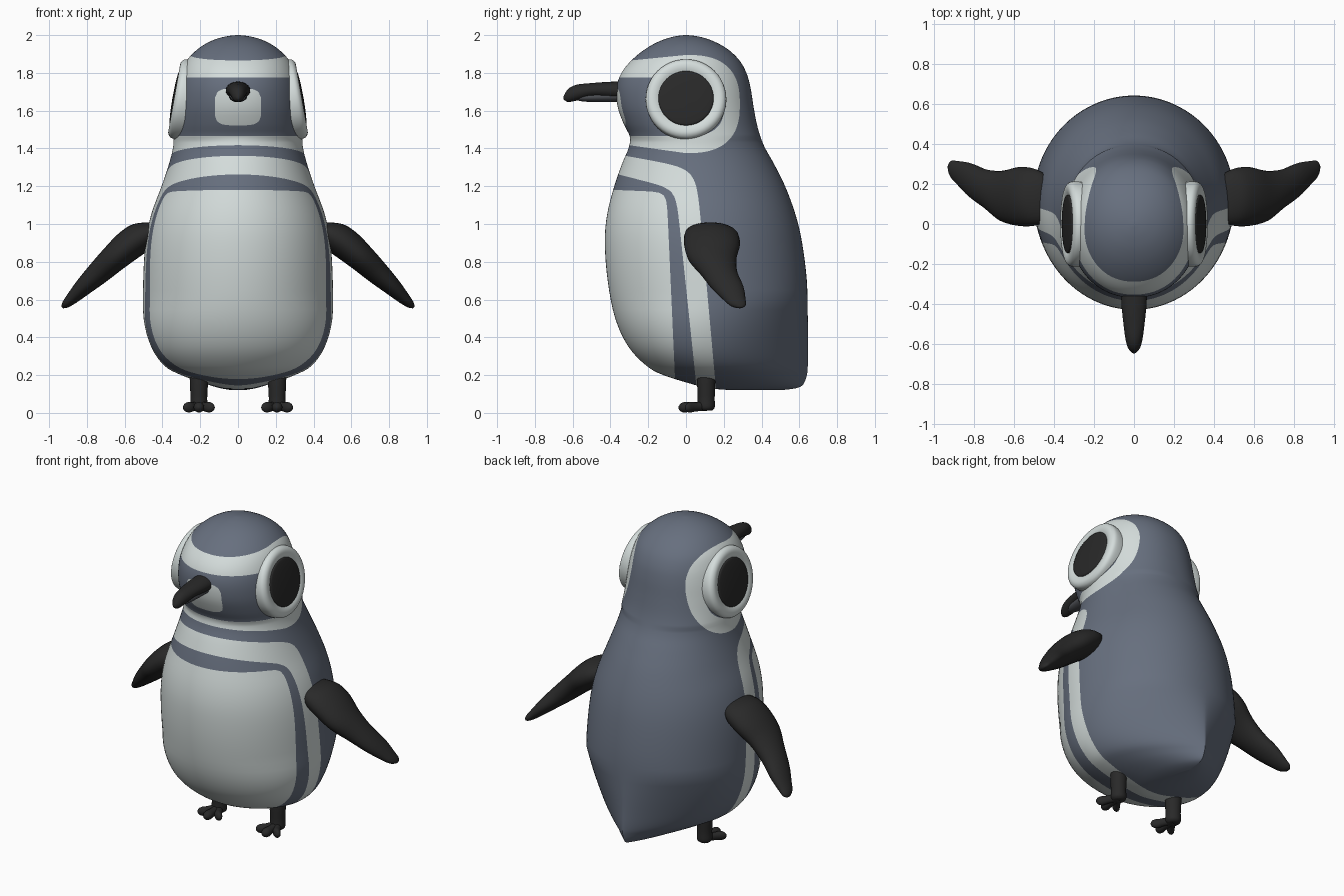
import bpy, bmesh, math
from mathutils import Vector

if "Cube" in bpy.data.objects:
    bpy.data.objects.remove(bpy.data.objects["Cube"])


def material(name, rgb):
    m = bpy.data.materials.new(name)
    m.diffuse_color = (*rgb, 1)
    m.use_nodes = True
    m.node_tree.nodes["Principled BSDF"].inputs["Base Color"].default_value = m.diffuse_color
    return m


SLATE = material("slate", (0.135, 0.16, 0.21))
WHITE = material("pale_grey", (0.66, 0.72, 0.71))
BLACK = material("black", (0.022, 0.022, 0.022))
BILL = material("bill_grey", (0.07, 0.075, 0.085))


def smooth_rows(rows, n):
    """Catmull-Rom interpolation of rows of numbers."""
    p = [rows[0]] + rows + [rows[-1]]
    out = []
    for i in range(1, len(p) - 2):
        for k in range(n):
            t = k / n
            out.append([0.5 * (2 * b + (c - a) * t + (2 * a - 5 * b + 4 * c - d) * t * t
                               + (3 * b - a - 3 * c + d) * t ** 3)
                        for a, b, c, d in zip(p[i - 1], p[i], p[i + 1], p[i + 2])])
    return out + [list(rows[-1])]


def skin(bm, rings):
    """Join rings of points with quads and close both ends."""
    vs = [[bm.verts.new(q) for q in ring] for ring in rings]
    n = len(vs[0])
    for a, b in zip(vs, vs[1:]):
        for i in range(n):
            j = (i + 1) % n
            bm.faces.new((a[i], a[j], b[j], b[i]))
    bm.faces.new(vs[0])
    bm.faces.new(vs[-1])
    bmesh.ops.recalc_face_normals(bm, faces=bm.faces)


def finish(bm, name, mats, mirror=False):
    for f in bm.faces:
        f.smooth = True
    me = bpy.data.meshes.new(name)
    bm.to_mesh(me)
    bm.free()
    for m in mats:
        me.materials.append(m)
    ob = bpy.data.objects.new(name, me)
    bpy.context.collection.objects.link(ob)
    if mirror:
        ob.modifiers.new("mirror", 'MIRROR')
    return ob


def loft(name, rows, u, v, mat, mirror=False, steps=4, sides=24):
    """Elliptical sections: rows of centre x, y, z and radii along u and v."""
    u, v = Vector(u).normalized(), Vector(v).normalized()
    rings = []
    for x, y, z, a, b in smooth_rows(rows, steps):
        rings.append([Vector((x, y, z)) + u * a * math.cos(t) + v * b * math.sin(t)
                      for t in (2 * math.pi * i / sides for i in range(sides))])
    bm = bmesh.new()
    skin(bm, rings)
    return finish(bm, name, [mat], mirror)


# Body and head: z, half width, front y, back y
BODY = [(0.12, 0.03, 0.25, 0.50), (0.13, 0.09, 0.12, 0.58), (0.15, 0.16, 0.04, 0.62),
        (0.20, 0.30, -0.12, 0.64), (0.25, 0.39, -0.21, 0.645), (0.35, 0.46, -0.305, 0.645),
        (0.50, 0.50, -0.375, 0.645), (0.70, 0.502, -0.415, 0.64), (0.90, 0.49, -0.43, 0.615),
        (1.05, 0.46, -0.418, 0.58), (1.20, 0.405, -0.38, 0.525), (1.32, 0.365, -0.338, 0.465),
        (1.40, 0.345, -0.305, 0.42), (1.46, 0.34, -0.297, 0.395), (1.53, 0.337, -0.33, 0.375),
        (1.62, 0.332, -0.362, 0.358), (1.72, 0.32, -0.368, 0.342), (1.80, 0.30, -0.342, 0.32),
        (1.87, 0.268, -0.285, 0.28), (1.93, 0.208, -0.21, 0.215), (1.97, 0.14, -0.135, 0.14),
        (1.992, 0.07, -0.065, 0.07), (2.0, 0.01, -0.01, 0.01)]
SEG = 96
rings = []
for z, w, f, b in smooth_rows(BODY, 4):
    low = min(1, max(0, (0.6 - z) / 0.4))
    yc = f + (b - f) * (0.5 - 0.14 * low)
    ring = []
    for i in range(SEG):
        t = 2 * math.pi * (i + 0.5) / SEG
        c, s = math.cos(t), math.sin(t)
        # the back narrows to a pointed tail near the bottom
        e = 1 + 0.9 * low if s > 0 else 1
        if z > 1.45:
            e = 0.92
        ring.append((math.copysign(w * abs(c) ** e, c),
                     yc + s * ((b - yc) if s > 0 else (yc - f)), z))
    rings.append(ring)
body = bmesh.new()
skin(body, rings)


# Marking outlines: negative inside
def bib(y_edge, y_slope, z_edge, z_slope, k):
    def f(p):
        a = (p.y - y_edge - y_slope * p.z) / k
        b = (p.z - z_edge - z_slope * (p.y + 0.37)) / k
        m = max(a, b)
        return k * (m + math.log(math.exp(a - m) + math.exp(b - m)))
    return f


def head_loop(p):
    top, bottom = 1.895 + 0.1 * min(p.y, 0), 1.375 - 0.14 * min(p.y, 0)
    c, h = (top + bottom) / 2, (top - bottom) / 2
    return (max(p.y, 0) / 0.285) ** 2.6 + (abs(p.z - c) / h) ** 2.6 - 1


def face_patch(p):
    return (max(p.y, 0) / 0.2) ** 2.6 + (abs(p.z - 1.62) / 0.155) ** 2.6 - 1


def muzzle(p):
    return max((abs(p.x) / 0.123) ** 4 + (abs(p.z - 1.62) / 0.098) ** 4 - 1, 5 * (p.y + 0.1))


belly = bib(-0.05, -0.045, 1.18, -0.04, 0.025)
band_inner = bib(0.07, -0.105, 1.265, -0.25, 0.035)
band_outer = bib(0.17, -0.09, 1.37, -0.18, 0.05)
# Innermost first, with the colour slot inside each outline
MARKS = [(belly, 1), (band_inner, 0), (band_outer, 1), (muzzle, 1), (face_patch, 0), (head_loop, 1)]


def cut(bm, f):
    """Split faces along the outline f = 0."""
    val = {v: f(v.co) for v in bm.verts}
    new = set()
    for e in list(bm.edges):
        a, b = e.verts
        if val[a] * val[b] < 0:
            lo, hi, pa, pb = 0.0, 1.0, a.co.copy(), b.co.copy()
            for _ in range(14):
                mid = (lo + hi) / 2
                if f(pa.lerp(pb, mid)) * val[a] > 0:
                    lo = mid
                else:
                    hi = mid
            new.add(bmesh.utils.edge_split(e, a, lo)[1])
    for face in list(bm.faces):
        hit = [v for v in face.verts if v in new]
        if len(hit) == 2 and not any(hit[1] in e.verts for e in hit[0].link_edges):
            bmesh.utils.face_split(face, hit[0], hit[1])


for f, _ in MARKS:
    cut(body, f)
for face in body.faces:
    p = face.calc_center_median()
    face.material_index = next((slot for f, slot in MARKS if f(p) < 0), 0)
finish(body, "body", [SLATE, WHITE])

# Eyes: rounded ring and dark disc, tilted slightly upward
tilt = math.radians(10)
n = Vector((math.cos(tilt), 0, math.sin(tilt)))
up = Vector((-math.sin(tilt), 0, math.cos(tilt)))


def eye_part(name, profile, mat):
    rows = [(*(Vector((0.325, 0, 1.665)) + n * d), r, r) for r, d in profile]
    loft(name, rows, (0, 1, 0), up, mat, True, 3, 48)


eye_part("eye_ring", [(0.205, -0.11), (0.213, -0.05), (0.213, -0.015), (0.205, 0.002),
                      (0.188, 0.012), (0.165, 0.012), (0.145, 0.005)], WHITE)
eye_part("eye_disc", [(0.146, -0.02), (0.146, 0.008), (0.13, 0.015), (0.08, 0.02), (0.01, 0.022)], BLACK)

# Bill
loft("upper_bill", [(0, -0.30, 1.705, 0.066, 0.05), (0, -0.40, 1.708, 0.063, 0.045),
                    (0, -0.50, 1.708, 0.053, 0.038), (0, -0.58, 1.695, 0.042, 0.042),
                    (0, -0.625, 1.68, 0.028, 0.034), (0, -0.648, 1.668, 0.006, 0.008)],
     (1, 0, 0), (0, 0, 1), BLACK)
loft("lower_bill", [(0, -0.30, 1.68, 0.05, 0.035), (0, -0.42, 1.675, 0.047, 0.03),
                    (0, -0.54, 1.67, 0.035, 0.022), (0, -0.59, 1.668, 0.01, 0.008)],
     (1, 0, 0), (0, 0, 1), BILL)

# Wings
loft("wing", [(0.43, 0.13, 0.985, 0.09, 0.03), (0.46, 0.13, 0.965, 0.125, 0.06),
              (0.51, 0.135, 0.935, 0.145, 0.083), (0.58, 0.138, 0.885, 0.147, 0.083),
              (0.66, 0.14, 0.815, 0.127, 0.073), (0.74, 0.175, 0.74, 0.098, 0.062),
              (0.82, 0.22, 0.665, 0.085, 0.047), (0.88, 0.255, 0.605, 0.06, 0.032),
              (0.915, 0.275, 0.572, 0.042, 0.02), (0.93, 0.285, 0.558, 0.012, 0.006)],
     (0, 1, 0), (0.7, 0, 0.7), BLACK, True)

# Legs and toes
loft("leg", [(0.207, 0.107, 0.012, 0.03, 0.03), (0.207, 0.107, 0.03, 0.045, 0.045),
             (0.207, 0.107, 0.08, 0.044, 0.045), (0.207, 0.107, 0.16, 0.048, 0.048),
             (0.207, 0.11, 0.26, 0.05, 0.05)], (1, 0, 0), (0, 1, 0), BLACK, True)
for name, dx, tip in (("inner_toe", -0.068, -0.005), ("middle_toe", 0, -0.04), ("outer_toe", 0.068, -0.005)):
    rows = []
    for t, r in ((0, 0.025), (0.5, 0.024), (0.78, 0.028), (0.93, 0.02), (1, 0.004)):
        rows.append((0.207 + dx * t, 0.11 + (tip - 0.11) * t, 0.036 - 0.008 * t, r, r))
    loft(name, rows, (1, 0, 0), (0, 0, 1), BLACK, True, 3, 16)
